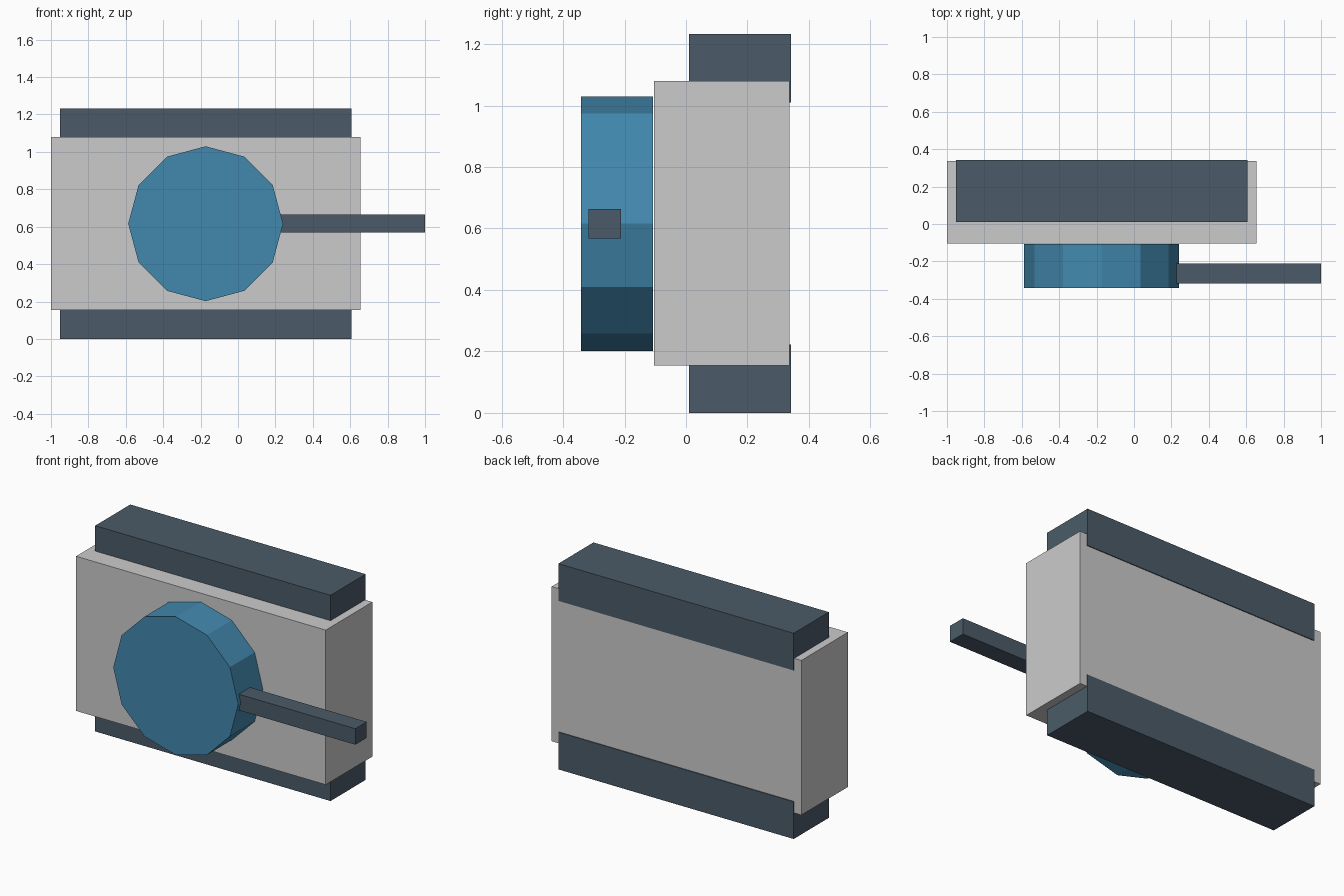
import bpy, math

if "Cube" in bpy.data.objects:
    bpy.data.objects.remove(bpy.data.objects["Cube"])


def material(name, color):
    mat = bpy.data.materials.new(name)
    mat.diffuse_color = (*color, 1)
    mat.use_nodes = True
    mat.node_tree.nodes["Principled BSDF"].inputs["Base Color"].default_value = mat.diffuse_color
    return mat


def box(name, x, y, z, mat=None):
    """Box spanning the given (low, high) ranges."""
    spans = (x, y, z)
    bpy.ops.mesh.primitive_cube_add(size=1, location=[(a + b) / 2 for a, b in spans])
    obj = bpy.context.object
    obj.name = name
    obj.scale = [b - a for a, b in spans]
    bpy.ops.object.transform_apply(location=False, rotation=False, scale=True)
    if mat:
        obj.data.materials.append(mat)
    return obj


slate = material("slate", (0.07, 0.105, 0.14))
blue = material("blue", (0.055, 0.25, 0.43))
MID_Z = 0.616

# Hull
box("hull", (-1.0, 0.654), (-0.104, 0.337), (0.154, 1.08))

# Tracks along both long sides, standing slightly proud of the hull underside
for name, z in (("lower_track", (0.0, 0.223)), ("upper_track", (1.009, 1.232))):
    box(name, (-0.953, 0.606), (0.01, 0.342), z, slate)

# Twelve-sided turret, axis along y, with a corner at the top
bpy.ops.mesh.primitive_cylinder_add(
    vertices=12, radius=0.414, depth=0.234,
    location=(-0.173, -0.225, MID_Z), rotation=(math.pi / 2, 0, 0))
turret = bpy.context.object
turret.name = "turret"
turret.data.materials.append(blue)

# Square gun barrel, rooted inside the turret
box("gun_barrel", (0.15, 1.0), (-0.318, -0.211), (MID_Z - 0.048, MID_Z + 0.048), slate)
